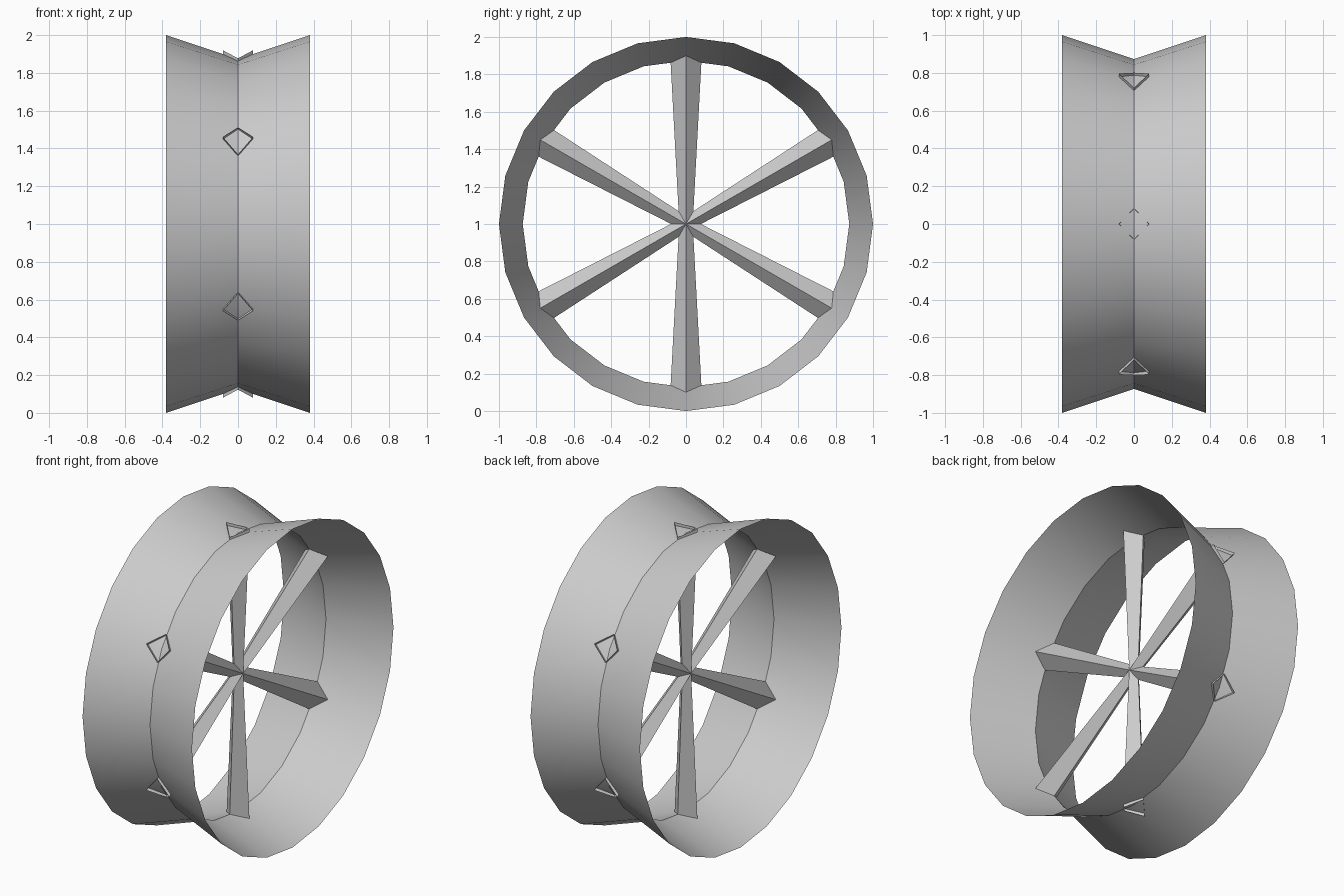
import bpy, bmesh, math
from mathutils import Matrix, Vector

cube = bpy.data.objects.get("Cube")
if cube:
    bpy.data.objects.remove(cube, do_unlink=True)

CENTRE = Vector((0, 0, 1))
SIDES = 24
SPOKES = 6

grey = bpy.data.materials.new("plain grey")
grey.use_nodes = True
colour = (0.6, 0.6, 0.6, 1)
grey.diffuse_color = colour
grey.node_tree.nodes["Principled BSDF"].inputs["Base Color"].default_value = colour


def finish(name, bm):
    mesh = bpy.data.meshes.new(name)
    bm.to_mesh(mesh)
    bm.free()
    mesh.materials.append(grey)
    obj = bpy.data.objects.new(name, mesh)
    obj.location = CENTRE
    bpy.context.collection.objects.link(obj)
    return obj


def bridge(bm, a, b):
    n = len(a)
    for i in range(n):
        j = (i + 1) % n
        bm.faces.new((a[i], a[j], b[j], b[i]))


# Rim: thin sheet with a V-shaped profile swept around the x axis
bm = bmesh.new()
loops = []
for x, r in ((-0.38, 1.0), (0, 0.873), (0.38, 1.0)):
    angles = [2 * math.pi * i / SIDES for i in range(SIDES)]
    loops.append([bm.verts.new((x, r * math.sin(a), r * math.cos(a))) for a in angles])
for a, b in zip(loops, loops[1:]):
    bridge(bm, a, b)
bmesh.ops.recalc_face_normals(bm, faces=bm.faces)
rim = finish("rim", bm)
bpy.ops.object.select_all(action='DESELECT')
rim.select_set(True)
bpy.context.view_layer.objects.active = rim
bpy.ops.object.shade_smooth_by_angle(angle=math.radians(30))

# Spokes: tapered open diamonds whose outer ends follow the V of the rim
for k in range(SPOKES):
    bm = bmesh.new()
    inner, outer = [], []
    for x, y in ((1, 0), (0, 1), (-1, 0), (0, -1)):
        inner.append(bm.verts.new((x * 0.036, y * 0.036, 0)))
        outer.append(bm.verts.new((x * 0.08, y * 0.083, 0.92 if x else 0.877)))
    bridge(bm, inner, outer)
    bmesh.ops.recalc_face_normals(bm, faces=bm.faces)
    turn = Matrix.Rotation(2 * math.pi * k / SPOKES, 4, 'X')
    bmesh.ops.transform(bm, matrix=turn, verts=bm.verts)
    finish(f"spoke_{k + 1}", bm)
